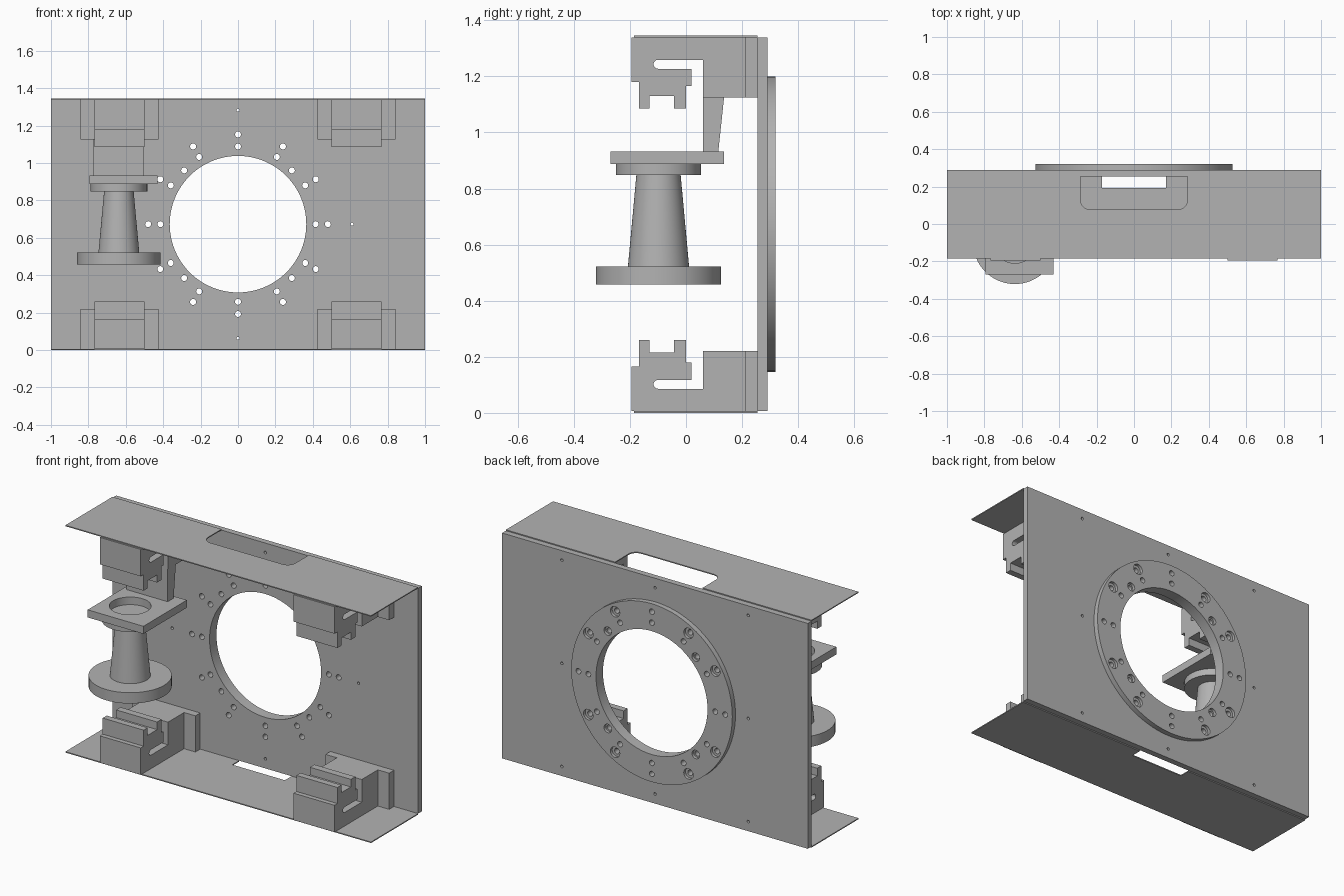
import bpy, bmesh
from math import radians, pi, sin, cos
from mathutils import Matrix, Vector

if "Cube" in bpy.data.objects:
    bpy.data.objects.remove(bpy.data.objects["Cube"], do_unlink=True)

H = 1.345            # overall height
MID = H / 2          # height of the round opening
SHEET = 0.006        # sheet metal thickness
BACK = 0.255         # front face of the back plate
SPOOL = (-0.637, -0.098)

grey = bpy.data.materials.new("plain grey")
grey.use_nodes = True
grey.diffuse_color = (0.45, 0.45, 0.45, 1)
grey.node_tree.nodes["Principled BSDF"].inputs["Base Color"].default_value = grey.diffuse_color


def finish(name, bm, smooth=False):
    bmesh.ops.recalc_face_normals(bm, faces=bm.faces)
    mesh = bpy.data.meshes.new(name)
    bm.to_mesh(mesh)
    bm.free()
    mesh.materials.append(grey)
    ob = bpy.data.objects.new(name, mesh)
    bpy.context.collection.objects.link(ob)
    if smooth:
        shade(ob)
    return ob


def activate(ob):
    bpy.ops.object.select_all(action='DESELECT')
    ob.select_set(True)
    bpy.context.view_layer.objects.active = ob


def shade(ob):
    activate(ob)
    bpy.ops.object.shade_smooth_by_angle(angle=radians(30))


def prism(name, points, place, depth):
    """Extrude a 2D outline; place maps (u, v) to 3D, depth is the sweep."""
    bm = bmesh.new()
    face = bm.faces.new([bm.verts.new(place(u, v)) for u, v in points])
    ext = bmesh.ops.extrude_face_region(bm, geom=[face])
    moved = [g for g in ext["geom"] if isinstance(g, bmesh.types.BMVert)]
    bmesh.ops.translate(bm, verts=moved, vec=Vector(depth))
    return finish(name, bm)


def box(name, x, y, z):
    outline = [(x[0], y[0]), (x[1], y[0]), (x[1], y[1]), (x[0], y[1])]
    return prism(name, outline, lambda u, v: (u, v, z[0]), (0, 0, z[1] - z[0]))


def y_cylinders(name, spots, y0, y1, segments=20):
    """Cylinders along y; each spot is (x, z, radius)."""
    bm = bmesh.new()
    for x, z, r in spots:
        turn = Matrix.Translation((x, (y0 + y1) / 2, z)) @ Matrix.Rotation(pi / 2, 4, 'X')
        bmesh.ops.create_cone(bm, cap_ends=True, segments=segments, radius1=r,
                              radius2=r, depth=y1 - y0, matrix=turn)
    return finish(name, bm)


def lathe(name, profile, centre):
    bm = bmesh.new()
    vs = [bm.verts.new((centre[0] + r, centre[1], z)) for r, z in profile]
    edges = [bm.edges.new(pair) for pair in zip(vs, vs[1:])]
    bmesh.ops.spin(bm, geom=vs + edges, cent=(*centre, 0), axis=(0, 0, 1),
                   angle=2 * pi, steps=72)
    bmesh.ops.remove_doubles(bm, verts=bm.verts, dist=1e-5)
    return finish(name, bm, True)


def cut(ob, *cutters):
    for cutter in cutters:
        mod = ob.modifiers.new("cut", 'BOOLEAN')
        mod.operation, mod.solver, mod.object = 'DIFFERENCE', 'EXACT', cutter
        activate(ob)
        bpy.ops.object.modifier_apply(modifier=mod.name)
    shade(ob)


def polar(r, degrees, size):
    a = radians(degrees)
    return (r * cos(a), MID + r * sin(a), size)


# Hole patterns shared by the back plate and the mounting ring
steps = range(0, 360, 30)
diagonals = range(45, 360, 90)
bolts = [polar(r, a, 0.016) for r in (0.415, 0.48) for a in steps]
bolts += [polar(0.407, a, 0.016) for a in diagonals]
pins = [(x, MID + z, 0.008) for x in (-0.61, 0, 0.61) for z in (-0.61, 0, 0.61) if x or z]
sinks = [polar(0.48, a, 0.031) for a in steps if a % 90]
sinks += [polar(0.407, a, 0.025) for a in diagonals]

opening = y_cylinders("opening_cutter", [(0, MID, 0.365)], 0.2, 0.4, 96)
drill = y_cylinders("bolt_cutter", bolts + pins, 0.2, 0.4)
counterbore = y_cylinders("counterbore_cutter", sinks, 0.303, 0.4)

# Back plate and raised mounting ring
plate = box("back_plate", (-1, 1), (BACK, 0.29), (SHEET, H - SHEET))
cut(plate, opening, drill)
ring = y_cylinders("mounting_ring", [(0, MID, 0.527)], 0.29, 0.32, 96)
cut(ring, opening, drill, counterbore)


# Top and bottom sheets, each with a rounded notch at the back
def sheet(name, z, half, front, radius):
    notch = [(half, BACK)]
    for sx, start in ((1, 0), (-1, 90)):
        for i in range(9):
            a = radians(start + i * 90 / 8)
            notch.append((sx * (half - radius) + radius * cos(a),
                          front + radius - radius * sin(a)))
    notch.append((-half, BACK))
    outline = [(-1, BACK), (-1, -0.185), (1, -0.185), (1, BACK)] + notch
    prism(name, outline, lambda u, v: (u, v, z), (0, 0, SHEET))


sheet("bottom_sheet", 0, 0.172, 0.192, 0.004)
sheet("top_sheet", H - SHEET, 0.286, 0.078, 0.05)

# Four clips: a hooked profile in front of a wide mounting flange
hook = [(0.21, SHEET), (0.21, 0.22), (0.06, 0.22), (0.06, 0.086), (-0.1, 0.086)]
hook += [(-0.1 - 0.016 * sin(radians(a)), 0.102 - 0.016 * cos(radians(a)))
         for a in range(30, 180, 30)]
hook += [(-0.1, 0.118), (0.02, 0.118), (0.02, 0.18), (0, 0.18), (0, 0.26),
         (-0.042, 0.26), (-0.042, 0.215), (-0.13, 0.215), (-0.13, 0.26),
         (-0.168, 0.26), (-0.168, 0.165), (-0.195, 0.165), (-0.195, SHEET)]
for side, sx in (("left", 1), ("right", -1)):
    for level, flip in (("lower", False), ("upper", True)):
        def height(z):
            return H - z if flip else z
        cx = sx * 0.634
        prism(f"{level}_{side}_clip", hook,
              lambda u, v: (cx - 0.134, u, height(v)), (0.268, 0, 0))
        box(f"{level}_{side}_clip_flange", (cx - 0.208, cx + 0.208), (0.21, BACK),
            sorted((height(SHEET), height(0.22))))

# Tapered arm hanging from the upper right clip
prism("spool_arm", [(0.06, 0.93), (0.115, 0.93), (0.136, 1.127), (0.06, 1.127)],
      lambda u, v: (-0.772, u, v), (0.27, 0, 0))

# Square bracket with a round socket
bracket = box("spool_bracket", (-0.795, -0.43), (-0.27, 0.136), (0.887, 0.932))
socket = lathe("socket_cutter", [(0, 0.8), (0.112, 0.8), (0.112, 1), (0, 1)], SPOOL)
cut(bracket, socket)

# Spool: base disc, tapered stem and collar
lathe("spool", [(0, 0.458), (0.223, 0.458), (0.223, 0.522), (0.109, 0.522),
                (0.079, 0.848), (0.152, 0.848), (0.152, 0.887), (0, 0.887)], SPOOL)

for helper in (opening, drill, counterbore, socket):
    bpy.data.objects.remove(helper, do_unlink=True)
